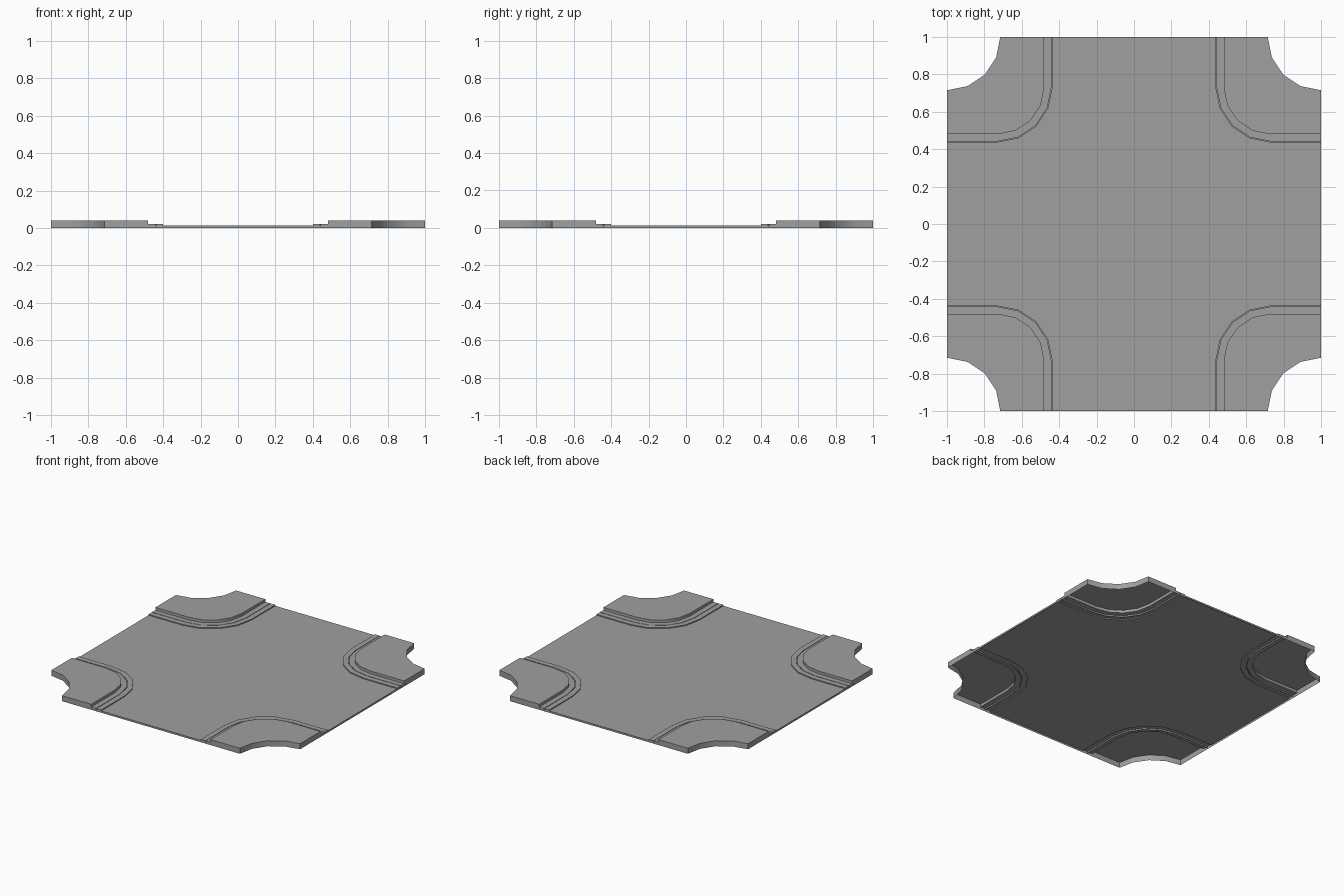
import bpy
import bmesh
from math import cos, sin, pi, radians

cube = bpy.data.objects.get("Cube")
if cube:
    bpy.data.objects.remove(cube, do_unlink=True)

SEGMENTS = 4
ARC_CENTRE = 0.73
CUT_RADIUS = 0.285
TOP, GUTTER, ROAD = 0.04, 0.02, 0.013

# Kerb cross-section as (inset from centre line, height), from pavement to road
PROFILE = [(0.48, TOP), (0.48, GUTTER), (0.442, GUTTER), (0.442, 0.01),
           (0.438, 0.01), (0.438, GUTTER), (0.40, GUTTER), (0.40, ROAD)]

concrete = bpy.data.materials.new("grey concrete")
concrete.use_nodes = True
colour = (0.35, 0.35, 0.35, 1)
concrete.diffuse_color = colour
concrete.node_tree.nodes["Principled BSDF"].inputs["Base Color"].default_value = colour


def arc(centre, radius):
    """Quarter arc bulging towards the middle of the tile."""
    angles = [pi / 2 * i / SEGMENTS for i in range(SEGMENTS + 1)]
    return [(centre - radius * cos(a), centre - radius * sin(a)) for a in angles]


def kerb_path(inset):
    """Straight run, rounded bend, straight run around one corner."""
    return [(inset, 1)] + arc(ARC_CENTRE, ARC_CENTRE - inset) + [(1, inset)]


def add_skirt(bm, edges):
    """Drop the outer edges to the ground."""
    result = bmesh.ops.extrude_edge_only(bm, edges=edges)
    for item in result["geom"]:
        if isinstance(item, bmesh.types.BMVert):
            item.co.z = 0


def finish(bm, name):
    mesh = bpy.data.meshes.new(name)
    bm.to_mesh(mesh)
    bm.free()
    for face in mesh.polygons:
        face.use_smooth = True
    mesh.set_sharp_from_angle(angle=radians(30))
    mesh.materials.append(concrete)
    obj = bpy.data.objects.new(name, mesh)
    bpy.context.collection.objects.link(obj)
    return obj


# Pavement corner with kerb, grooved gutter and a rounded cut-out
def build_corner(name, sx, sy):
    bm = bmesh.new()
    rows = [[bm.verts.new((sx * x, sy * y, z)) for x, y in kerb_path(inset)]
            for inset, z in PROFILE]
    for upper, lower in zip(rows, rows[1:]):
        for i in range(len(upper) - 1):
            bm.faces.new((upper[i], lower[i], lower[i + 1], upper[i + 1]))
    cut = [bm.verts.new((sx * x, sy * y, TOP)) for x, y in arc(1, CUT_RADIUS)]
    bm.faces.new(rows[0] + cut[::-1])
    if sx * sy < 0:
        bmesh.ops.reverse_faces(bm, faces=bm.faces[:])
    road_side = set(rows[-1])
    outer = [e for e in bm.edges if e.is_boundary
             and not (e.verts[0] in road_side and e.verts[1] in road_side)]
    add_skirt(bm, outer)
    bm.normal_update()
    return finish(bm, name)


# Cross-shaped road surface that fits between the corners
def build_road():
    bm = bmesh.new()
    path = kerb_path(PROFILE[-1][0])
    outline = []
    for sx, sy in ((1, 1), (-1, 1), (-1, -1), (1, -1)):
        points = [(sx * x, sy * y) for x, y in path]
        outline += points[::-1] if sx * sy > 0 else points
    verts = [bm.verts.new((x, y, ROAD)) for x, y in outline]
    bm.faces.new(verts)
    ends = [e for e in bm.edges
            if any(all(abs(abs(v.co[axis]) - 1) < 0.001 for v in e.verts)
                   for axis in (0, 1))]
    add_skirt(bm, ends)
    bm.normal_update()
    return finish(bm, "road_surface")


build_road()
for side, sx in (("left", 1), ("right", -1)):
    for end, sy in (("front", -1), ("back", 1)):
        build_corner(f"pavement_corner_{end}_{side}", sx, sy)
